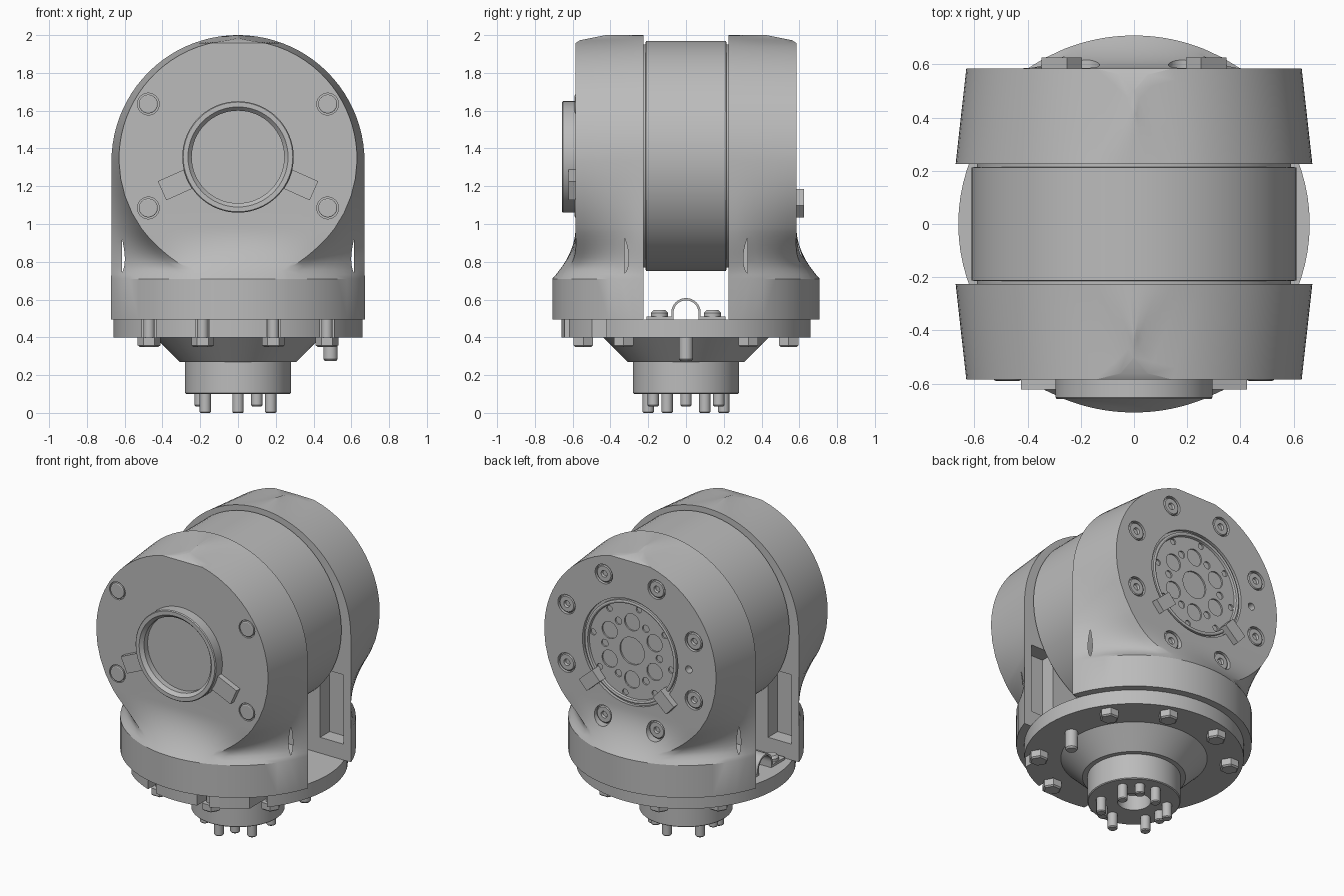
import bpy, bmesh
from math import sin, cos, pi, sqrt, radians, hypot

if "Cube" in bpy.data.objects:
    bpy.data.objects.remove(bpy.data.objects["Cube"], do_unlink=True)

metal = bpy.data.materials.new("plain_grey")
metal.use_nodes = True
metal.diffuse_color = (0.5, 0.5, 0.5, 1)
metal.node_tree.nodes["Principled BSDF"].inputs["Base Color"].default_value = (0.5, 0.5, 0.5, 1)

FRONT, BACK = (pi / 2, 0, 0), (-pi / 2, 0, 0)
ZC = 1.355       # height of the pivot axis
FACE = 0.585     # distance of the cheek faces from the centre
INNER = 0.225    # distance of the cheek inner sides


def finish(name, bm, loc=(0, 0, 0), rot=(0, 0, 0)):
    bmesh.ops.remove_doubles(bm, verts=bm.verts, dist=1e-5)
    bmesh.ops.recalc_face_normals(bm, faces=bm.faces)
    mesh = bpy.data.meshes.new(name)
    bm.to_mesh(mesh)
    bm.free()
    ob = bpy.data.objects.new(name, mesh)
    ob.location, ob.rotation_euler = loc, rot
    mesh.materials.append(metal)
    bpy.context.collection.objects.link(ob)
    return ob


def loft(bm, rings, wrap=True):
    rows = [[bm.verts.new(p) for p in ring] for ring in rings]
    n = len(rows[0])
    for a, b in zip(rows, rows[1:]):
        for i in range(n):
            j = (i + 1) % n
            bm.faces.new((a[i], a[j], b[j], b[i]))
    bm.faces.new(rows[0][::-1])
    bm.faces.new(rows[-1])


def lathe(name, profile, loc=(0, 0, 0), rot=(0, 0, 0), n=48):
    """Solid turned about local z; the profile starts and ends near the axis."""
    bm = bmesh.new()
    loft(bm, [[(max(r, 0.001) * cos(2 * pi * i / n), max(r, 0.001) * sin(2 * pi * i / n), h)
               for i in range(n)] for r, h in profile])
    return finish(name, bm, loc, rot)


def cylinder(name, r, h, loc, rot=(0, 0, 0), n=24):
    return lathe(name, [(r, 0), (r, h)], loc, rot, n)


def box(name, size, loc, rot=(0, 0, 0)):
    bm = bmesh.new()
    bmesh.ops.create_cube(bm, size=1)
    bmesh.ops.scale(bm, vec=size, verts=bm.verts)
    return finish(name, bm, loc, rot)


def cut(target, cutters):
    for c in cutters:
        c.hide_render = True
        mod = target.modifiers.new("cut", 'BOOLEAN')
        mod.operation, mod.solver, mod.object = 'DIFFERENCE', 'EXACT', c
        bpy.context.view_layer.objects.active = target
        bpy.ops.object.modifier_apply(modifier=mod.name)
        bpy.data.objects.remove(c, do_unlink=True)


def half_width(r, z, zc):
    return sqrt(max(r * r - (z - zc) ** 2, 1e-6))


def section(z, side):
    """Cheek outline at one height: round at the foot, blending into the tapered drum."""
    w1 = 0.67 if z < 1.33 else half_width(0.67, z, 1.33)
    w2 = half_width(0.63, max(z, 0.76), 1.345)
    depth = FACE - max(0, z - 1.968) * 5
    s = min(max((z - 0.71) / 0.27, 0), 1)
    t = 1 - (1 - s) ** 2
    pts = [(w1 + (w2 - w1) * k / 8, INNER + (depth - INNER) * k / 8) for k in range(8)]
    pts += [(w2 * (1 - k / 10), depth) for k in range(11)]
    out = []
    for x, y in pts:
        k = 0.708 / hypot(x, y) * (1 - t) + t
        out.append((x * k, max(y * k, INNER)))
    out += [(-x, y) for x, y in out[-2::-1]]
    return [(x, y * side, z) for x, y in out]


def cheek(name, side):
    levels = [0.495, 0.71] + [0.71 + 0.0225 * k for k in range(1, 13)]
    levels += [1.06 + 0.09 * k for k in range(4)]
    levels += [1.33 + 0.6698 * sin(pi / 2 * k / 22) for k in range(1, 23)]
    bm = bmesh.new()
    loft(bm, [section(z, side) for z in levels])
    ob = finish(name, bm)
    # pockets on the inner side
    cut(ob, [box("pocket_cutter", (0.17, 0.2, 0.46), (x, side * INNER, 0.83)) for x in (-0.53, 0.53)])
    return ob


def polar(r, deg, y, zc=ZC):
    a = radians(deg)
    return (r * cos(a), y, zc + r * sin(a))


# cheeks and the turning drum between them
front_cheek = cheek("front_cheek", -1)
back_cheek = cheek("back_cheek", 1)
lathe("middle_drum", [(0, -0.23), (0.59, -0.23), (0.59, -0.215), (0.61, -0.212),
                      (0.61, 0.212), (0.59, 0.215), (0.59, 0.23), (0, 0.23)],
      (0, 0, 1.36), FRONT, 96)

# front cover: raised ring, tabs and four plugs
lathe("front_ring", [(0, 0.012), (0.245, 0.012), (0.245, 0.05), (0.265, 0.072),
                     (0.29, 0.072), (0.295, 0.066), (0.295, -0.01), (0, -0.01)],
      (0, -FACE, ZC), FRONT, 64)
for deg in (-24, 204):
    box("front_tab", (0.18, 0.05, 0.11), polar(0.35, deg, -FACE - 0.012), (0, -radians(deg), 0))
plugs = [(x, z) for x in (-0.475, 0.475) for z in (1.085, 1.635)]
cut(front_cheek, [cylinder("plug_cutter", 0.058, 0.06, (x, -FACE + 0.02, z), FRONT) for x, z in plugs])
for x, z in plugs:
    lathe("front_plug", [(0.05, -0.03), (0.05, 0.001), (0.045, 0.004), (0, 0.004)],
          (x, -FACE, z), FRONT, 24)

# back mounting face: recess, hole pattern and countersunk screws
cut(back_cheek, [cylinder("recess_cutter", 0.35, 0.1, (0, FACE - 0.02, ZC), BACK, 64)])
screws = [22.5 + 45 * k for k in range(8)]
holes = [(0.09, 0, 0)]
holes += [(0.056, 0.19, 60 * k + 30) for k in range(6)]
holes += [(0.024, 0.2, 60 * k) for k in range(6)]
holes += [(0.02, 0.29, 45 * k + 10) for k in range(8)]
cut(back_cheek, [cylinder("hole_cutter", r, 0.25, polar(d, a, FACE - 0.14), BACK, 20)
                 for r, d, a in holes])
cut(back_cheek, [cylinder("screw_cutter", 0.064, 0.1, polar(0.505, a, FACE - 0.02), BACK)
                 for a in screws])
cut(back_cheek, [cylinder("pin_hole_cutter", 0.024, 0.1, polar(0.43, 180, FACE - 0.05), BACK)])
lathe("back_plate_rim", [(0.3, -0.03), (0.335, -0.03), (0.335, -0.004), (0.325, -0.001),
                         (0.315, -0.004), (0.31, -0.03), (0.3, -0.03)],
      (0, FACE, ZC), BACK, 64)
for a in screws:
    lathe("back_screw", [(0.056, -0.03), (0.056, -0.008), (0.05, -0.003), (0.022, -0.003),
                         (0.018, -0.018), (0, -0.018)], polar(0.505, a, FACE), BACK, 24)
for deg in (-42, 222):
    box("back_tab", (0.13, 0.07, 0.085), polar(0.365, deg, FACE + 0.006), (0, -radians(deg), 0))

# base flange with cone and spigot
base = lathe("base_flange", [(0, 0.2), (0.1, 0.2), (0.1, 0.1), (0.275, 0.1), (0.28, 0.105),
                             (0.28, 0.27), (0.31, 0.27), (0.44, 0.4), (0.66, 0.4),
                             (0.66, 0.495), (0, 0.495)], n=80)
bolts = [(0.575 * cos(radians(a)), 0.575 * sin(radians(a)))
         for a in (35, 71, 109, 145, 215, 251, 289, 325)]
# open slots for the front bolts
cut(base, [box("slot_cutter", (0.075, 0.5, 0.3), (x, y - 0.2, 0.45)) for x, y in bolts if y < 0])
for x, y in bolts:
    cylinder("bolt_shank", 0.03, 0.13, (x, y, 0.365), n=16)
    lathe("bolt_head", [(0.05, 0.35), (0.06, 0.358), (0.06, 0.4)], (x, y, 0), n=6)
lathe("locating_pin", [(0.03, 0.275), (0.038, 0.285), (0.038, 0.45)], (0.49, 0, 0), n=20)

# contact pins under the spigot
for deg, low in [(30 + 60 * k, 0.0) for k in range(6)] + [(180, 0.035), (-60, 0.035), (60, 0.035)]:
    a = radians(deg)
    lathe("contact_pin", [(0.025, low), (0.03, low + 0.006), (0.03, 0.13)],
          (0.2 * cos(a), 0.2 * sin(a), 0), n=16)

# cable clamp on the flange top
bm = bmesh.new()
arc = [(r * cos(pi * k / 16), r * sin(pi * k / 16) + 0.035)
       for r, ks in ((0.078, range(17)), (0.066, range(16, -1, -1))) for k in ks]
arc = [(0.078, 0)] + arc[:17] + [(-0.078, 0), (-0.066, 0)] + arc[17:] + [(0.066, 0)]
loft(bm, [[(x, y, z) for y, z in arc] for x in (-0.05, 0.05)])
finish("cable_clamp", bm, (-0.53, 0, 0.495))
for y in (-0.14, 0.14):
    box("clamp_foot", (0.1, 0.14, 0.016), (-0.53, y, 0.503))
    lathe("clamp_screw", [(0.045, 0.5), (0.045, 0.53), (0.03, 0.545), (0, 0.545)], (-0.53, y, 0), n=20)

# smooth curved faces, keep hard edges
bpy.ops.object.select_all(action='DESELECT')
for ob in bpy.context.collection.objects:
    if ob.type == 'MESH':
        ob.select_set(True)
        bpy.context.view_layer.objects.active = ob
bpy.ops.object.shade_smooth_by_angle(angle=radians(30))
